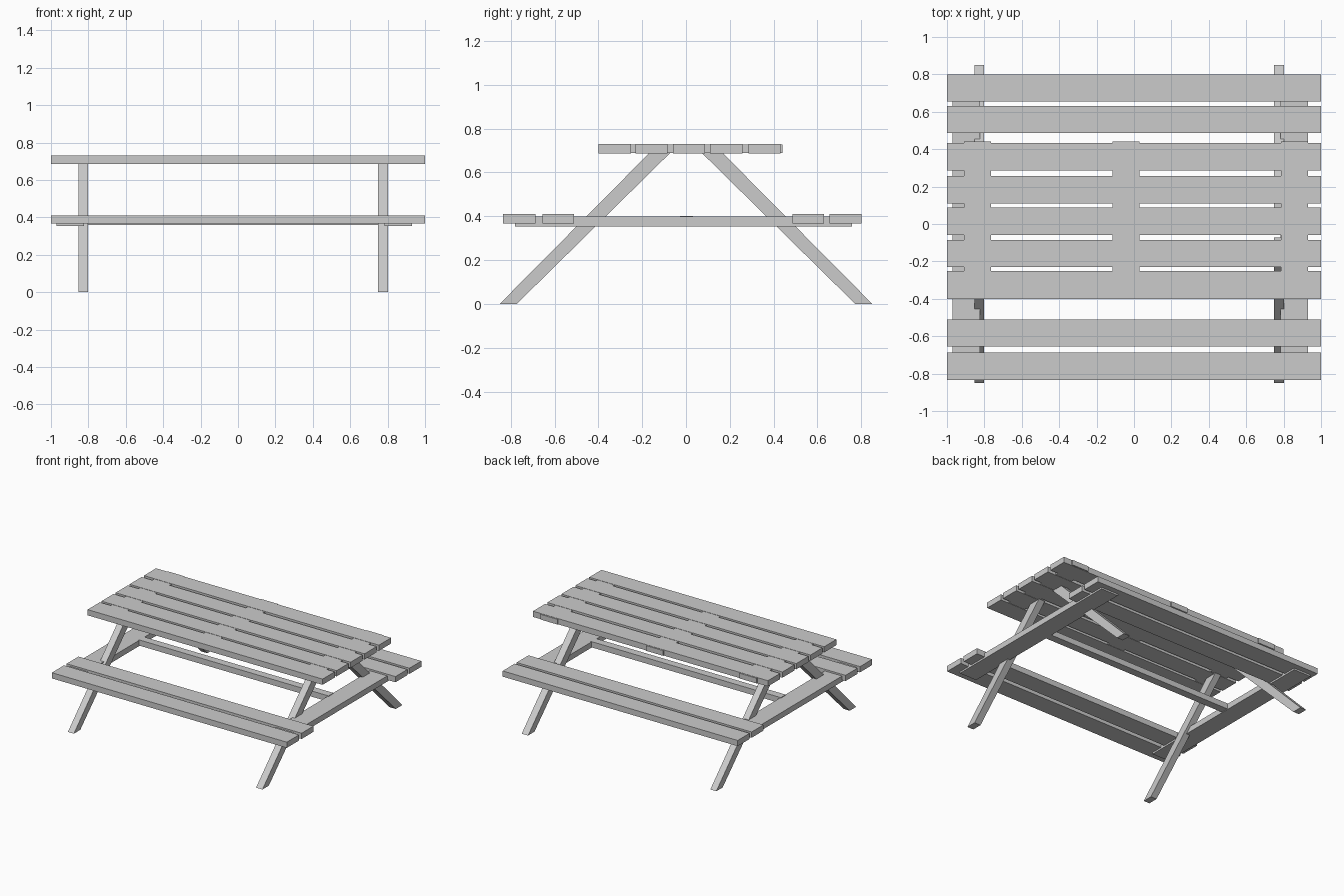
import bpy

if "Cube" in bpy.data.objects:
    bpy.data.objects.remove(bpy.data.objects["Cube"])


def prism(name, pts, x0, x1):
    """Extrude a closed (y, z) outline along x."""
    n = len(pts)
    verts = [(x, y, z) for x in (x0, x1) for y, z in pts]
    faces = [tuple(range(n))[::-1], tuple(range(n, 2 * n))]
    faces += [(i, (i + 1) % n, (i + 1) % n + n, i + n) for i in range(n)]
    mesh = bpy.data.meshes.new(name)
    mesh.from_pydata(verts, [], faces)
    obj = bpy.data.objects.new(name, mesh)
    bpy.context.collection.objects.link(obj)
    return obj


def box(name, x, y, z):
    return prism(name, [(y[0], z[0]), (y[1], z[0]), (y[1], z[1]), (y[0], z[1])], *x)


# Tabletop planks
for i, y in enumerate([(-0.40, -0.252), (-0.23, -0.085), (-0.06, 0.087),
                       (0.11, 0.257), (0.285, 0.432)]):
    box(f"table_plank_{i}", (-1, 1), y, (0.686, 0.73))

# Battens let into the tabletop, closing the gaps at three places
for i, x in enumerate([(-0.91, -0.765), (-0.115, 0.03), (0.785, 0.93)]):
    box(f"table_batten_{i}", x, (-0.39, 0.441), (0.688, 0.728))

# Bench planks
for i, y in enumerate([(-0.835, -0.687), (-0.655, -0.511),
                       (0.486, 0.63), (0.655, 0.80)]):
    box(f"bench_plank_{i}", (-1, 1), y, (0.367, 0.411))

# Cross beams under the benches
for i, x in enumerate([(-0.97, -0.823), (0.783, 0.93)]):
    box(f"bench_beam_{i}", x, (-0.78, 0.757), (0.354, 0.398))

# Long stretcher between the cross beams
box("stretcher", (-0.83, 0.79), (-0.027, 0.033), (0.358, 0.402))

# Splayed legs, mirrored front to back
leg = [(0.772, 0.0), (0.85, 0.0), (0.168, 0.688), (0.073, 0.688)]
for end, x in (("left", (-0.853, -0.802)), ("right", (0.749, 0.803))):
    prism(f"back_leg_{end}", leg, *x)
    prism(f"front_leg_{end}", [(-y, z) for y, z in reversed(leg)], *x)
